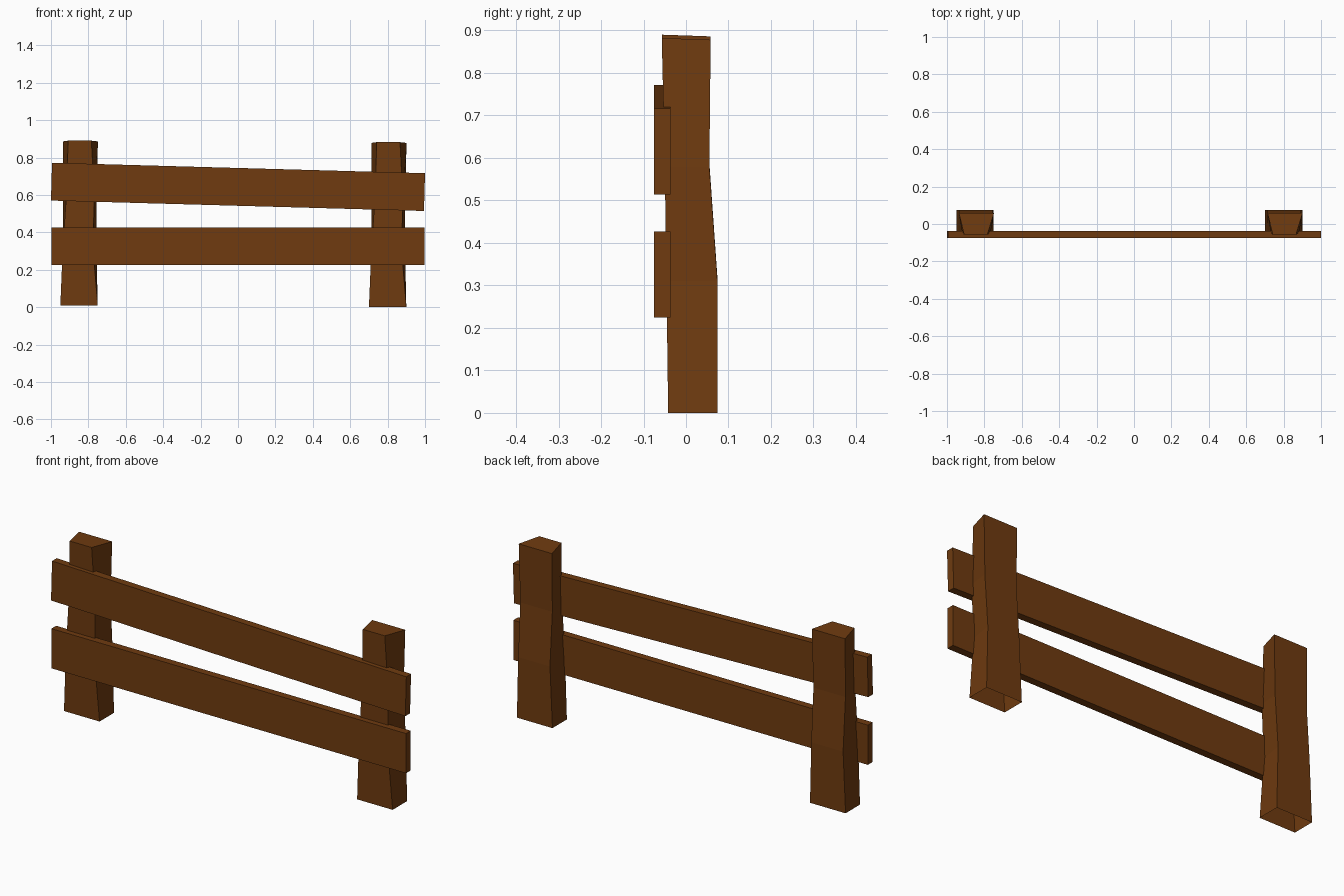
import bpy, bmesh
from math import radians
from mathutils import Matrix

if "Cube" in bpy.data.objects:
    bpy.data.objects.remove(bpy.data.objects["Cube"])

wood = bpy.data.materials.new("brown_wood")
wood.diffuse_color = (0.16, 0.044, 0.005, 1)
wood.use_nodes = True
wood.node_tree.nodes["Principled BSDF"].inputs["Base Color"].default_value = wood.diffuse_color


def finish(bm, name):
    bmesh.ops.recalc_face_normals(bm, faces=bm.faces)
    mesh = bpy.data.meshes.new(name)
    bm.to_mesh(mesh)
    bm.free()
    mesh.materials.append(wood)
    bpy.context.collection.objects.link(bpy.data.objects.new(name, mesh))


# Hewn post: each ring is front y, back y, front x range, back x range, front z, back z
RINGS = [
    (-0.042, 0.074, (-0.100, 0.100), (-0.100, 0.100), 0.000, 0.000),
    (-0.046, 0.074, (-0.087, 0.074), (-0.086, 0.093), 0.310, 0.310),
    (-0.050, 0.055, (-0.068, 0.082), (-0.086, 0.094), 0.580, 0.580),
    (-0.057, 0.058, (-0.058, 0.066), (-0.086, 0.101), 0.882, 0.878),
]


def post(name, x, z):
    bm = bmesh.new()
    loops = []
    for fy, by, fx, bx, fz, bz in RINGS:
        corners = [(fx[0], fy, fz), (fx[1], fy, fz), (bx[1], by, bz), (bx[0], by, bz)]
        loops.append([bm.verts.new((x + cx, cy, z + cz)) for cx, cy, cz in corners])
    for a, b in zip(loops, loops[1:]):
        for i in range(4):
            j = (i + 1) % 4
            bm.faces.new((a[i], a[j], b[j], b[i]))
    bm.faces.new(loops[-1])  # top only, underside is open
    finish(bm, name)


def rail(name, length, z, tilt):
    bm = bmesh.new()
    place = (Matrix.Translation((0, -0.056, z)) @ Matrix.Rotation(radians(tilt), 4, 'Y')
             @ Matrix.Diagonal((length, 0.038, 0.202, 1)))
    bmesh.ops.create_cube(bm, size=1, matrix=place)
    finish(bm, name)


# Posts
post("left_post", -0.85, 0.008)
post("right_post", 0.80, 0.0)

# Rails, the upper one sagging to the right
rail("lower_rail", 1.996, 0.326, 0)
rail("upper_rail", 1.995, 0.643, 1.6)
